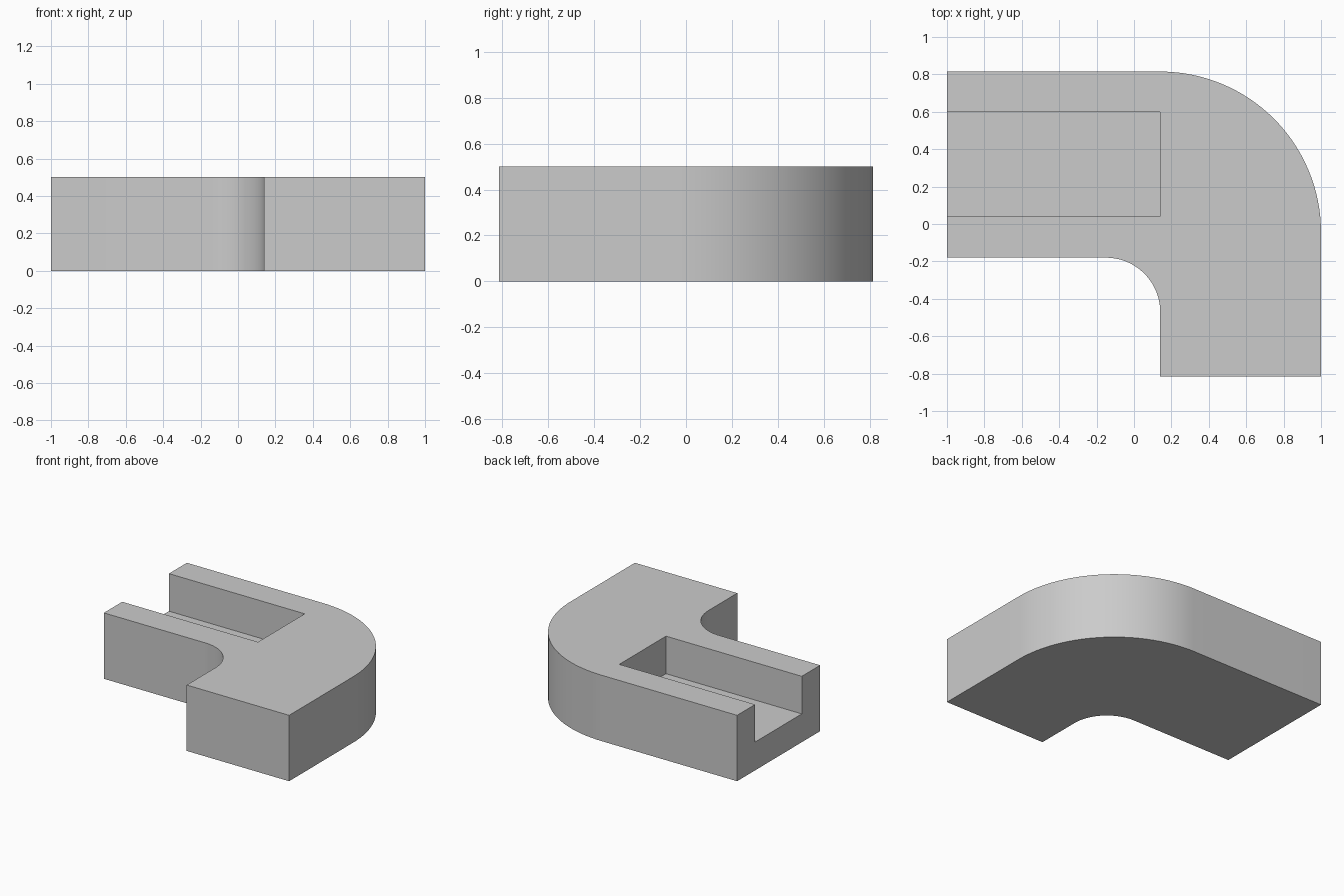
import bpy
import bmesh
import math

old = bpy.data.objects.get("Cube")
if old:
    bpy.data.objects.remove(old, do_unlink=True)

HEIGHT, FLOOR = 0.5, 0.215
LEFT, RIGHT, FRONT, BACK = -1.0, 1.0, -0.815, 0.815
LEG_X, ARM_Y = 0.14, -0.18          # inner faces of the two legs
OUTER_R, INNER_R = 0.86, 0.29

grey = bpy.data.materials.new("plain grey")
grey.use_nodes = True
colour = (0.6, 0.6, 0.6, 1)
grey.diffuse_color = colour
grey.node_tree.nodes["Principled BSDF"].inputs["Base Color"].default_value = colour


def arc(cx, cy, r, start, end, steps):
    """Points along an arc, angles in degrees."""
    angles = [math.radians(start + (end - start) * i / steps) for i in range(steps + 1)]
    return [(cx + r * math.cos(a), cy + r * math.sin(a)) for a in angles]


def prism(name, outline, z0, z1):
    """Extrude a flat outline between two heights."""
    bm = bmesh.new()
    base = bm.faces.new([bm.verts.new((x, y, z0)) for x, y in outline])
    new = bmesh.ops.extrude_face_region(bm, geom=[base])["geom"]
    top = [v for v in new if isinstance(v, bmesh.types.BMVert)]
    bmesh.ops.translate(bm, verts=top, vec=(0, 0, z1 - z0))
    bmesh.ops.recalc_face_normals(bm, faces=bm.faces)
    mesh = bpy.data.meshes.new(name)
    bm.to_mesh(mesh)
    bm.free()
    mesh.materials.append(grey)
    obj = bpy.data.objects.new(name, mesh)
    bpy.context.collection.objects.link(obj)
    return obj


# Rounded elbow block
outline = [(LEFT, ARM_Y), (LEFT, BACK)]
outline += arc(RIGHT - OUTER_R, BACK - OUTER_R, OUTER_R, 90, 0, 32)
outline += [(RIGHT, FRONT), (LEG_X, FRONT)]
outline += arc(LEG_X - INNER_R, ARM_Y - INNER_R, INNER_R, 0, 90, 24)
block = prism("elbow_block", outline, 0, HEIGHT)

# Open-ended slot along the arm
slot = prism("slot_cutter", [(-1.2, 0.04), (LEG_X, 0.04), (LEG_X, 0.6), (-1.2, 0.6)],
             FLOOR, HEIGHT + 0.2)
cut = block.modifiers.new("slot", "BOOLEAN")
cut.operation = "DIFFERENCE"
cut.solver = "EXACT"
cut.object = slot

# Bake the cut and remove the cutter
bpy.ops.object.select_all(action="DESELECT")
bpy.context.view_layer.objects.active = block
block.select_set(True)
bpy.ops.object.modifier_apply(modifier=cut.name)
bpy.data.objects.remove(slot, do_unlink=True)

bpy.ops.object.shade_smooth_by_angle(angle=math.radians(30))
